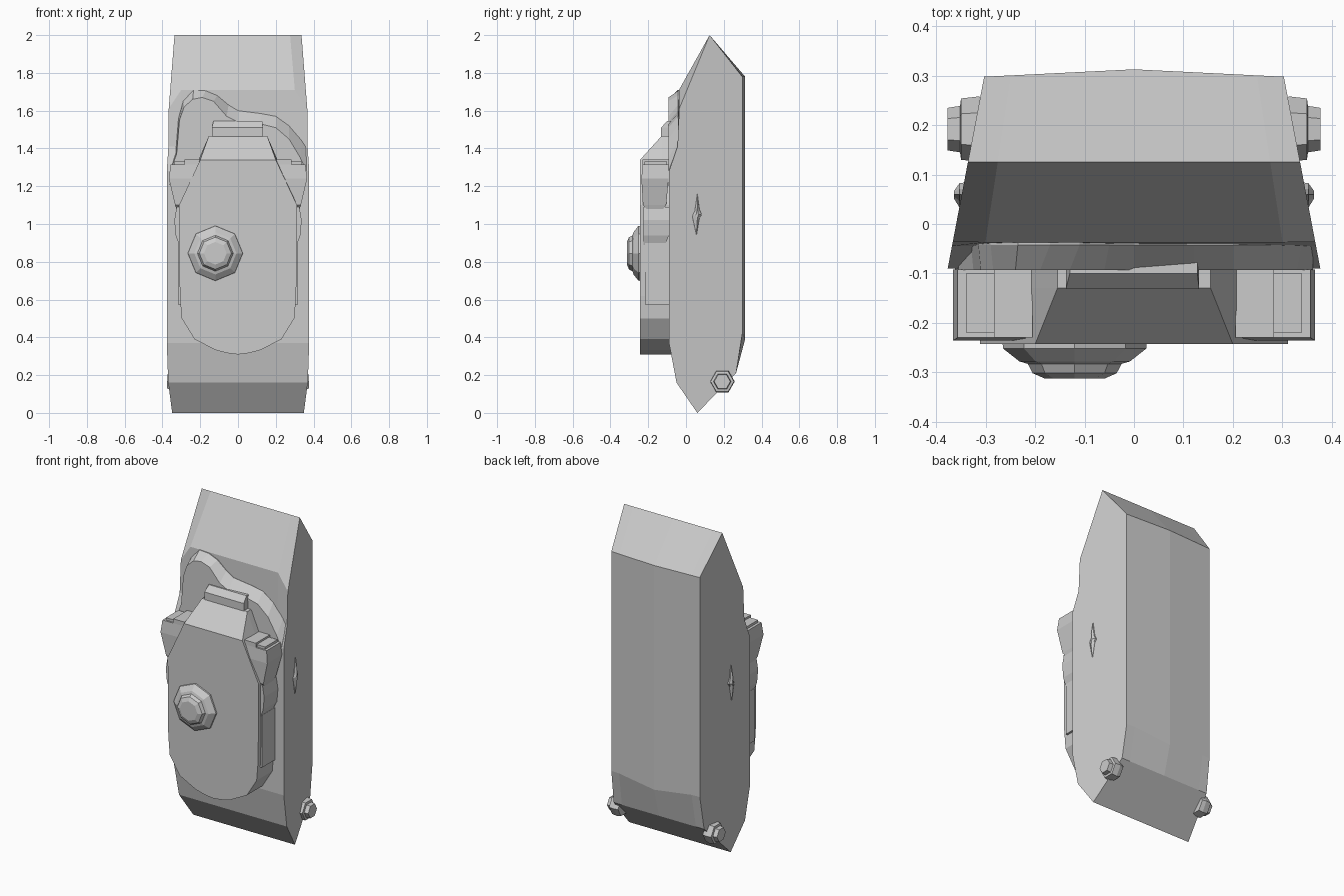
import bpy, bmesh, math

def loft(name, rings):
    """Skin closed loops of equal length and cap both ends (flat faces)."""
    bm = bmesh.new()
    vs = [[bm.verts.new(p) for p in r] for r in rings]
    n = len(rings[0])
    for a, b in zip(vs, vs[1:]):
        for i in range(n):
            j = (i + 1) % n
            bm.faces.new((a[i], a[j], b[j], b[i]))
    bm.faces.new(vs[0])
    bm.faces.new(vs[-1])
    bmesh.ops.recalc_face_normals(bm, faces=bm.faces)
    me = bpy.data.meshes.new(name)
    bm.to_mesh(me)
    bm.free()
    ob = bpy.data.objects.new(name, me)
    bpy.context.collection.objects.link(ob)
    return ob

def rect(x0, x1, y0, y1, z):
    return [(x0, y0, z), (x1, y0, z), (x1, y1, z), (x0, y1, z)]

def box(name, x0, x1, y0, y1, z0, z1):
    return loft(name, [rect(x0, x1, y0, y1, z) for z in (z0, z1)])

def ngon(n, r, start=0.0):
    return [(r * math.cos(start + 2 * math.pi * i / n),
             r * math.sin(start + 2 * math.pi * i / n)) for i in range(n)]

def half_width(y):
    return 0.377 - 0.19 * (y + 0.09)

# Main body: side profile (y, z) swept across x, narrower toward the back
profile = [(0.125, 2.0), (0.298, 1.78), (0.298, 0.42), (0.265, 0.21), (0.06, 0.0),
           (-0.05, 0.16), (-0.09, 0.37), (-0.09, 1.28), (-0.045, 1.41), (-0.036, 1.61)]
rings = []
for t in (-1, -0.82, 0, 0.82, 1):
    ring = []
    for i, (y, z) in enumerate(profile):
        w = half_width(y)
        if i in (1, 2):
            y += 0.015 * (1 - abs(t))
        if i == 2 and t == 0:
            z -= 0.03
        if i == 9 and abs(t) < 1:
            y, z = -0.037, 1.71
        ring.append((t * w, y, z))
    rings.append(ring)
loft("body_shell", rings)

# Raised front panel with the S-shaped upper edge
inner = [(-0.362, 1.2), (-0.355, 1.29), (-0.325, 1.37), (-0.31, 1.55), (-0.285, 1.62), (-0.24, 1.66),
         (-0.19, 1.67), (-0.13, 1.65), (-0.06, 1.57), (0, 1.54), (0.12, 1.53),
         (0.2, 1.51), (0.27, 1.45), (0.33, 1.35), (0.362, 1.28), (0.362, 1.2)]
outer = [(-0.362, 1.2), (-0.358, 1.3), (-0.33, 1.38), (-0.315, 1.56), (-0.29, 1.65), (-0.235, 1.71),
         (-0.17, 1.705), (-0.11, 1.68), (-0.05, 1.63), (0, 1.6), (0.12, 1.585),
         (0.2, 1.57), (0.27, 1.52), (0.34, 1.44), (0.362, 1.41), (0.362, 1.2)]
loft("front_panel", [[(x, -0.093, z) for x, z in inner],
                     [(x, -0.042, z) for x, z in outer],
                     [(x, -0.02, z) for x, z in outer]])

# Pod on the front: half outline mirrored, top slopes back
def mirrored(half):
    return half + [(-x, z) for x, z in reversed(half)]

low = [(0.06, 0.317), (0.12, 0.333), (0.23, 0.39), (0.298, 0.5), (0.308, 0.62), (0.312, 1.1)]
low[0:0] = [(0.005, 0.31)]
front = mirrored(low + [(0.2, 1.34)][:1])
back = mirrored(low + [(0.155, 1.465)])
loft("front_pod", [[(x, -0.243, z) for x, z in front],
                   [(x, -0.13, z) for x, z in back],
                   [(x, -0.07, z) for x, z in back]])

# Buckle at the top of the pod
loft("top_buckle", [rect(-0.138, 0.132, -0.132, -0.03, 1.46),
                    rect(-0.138, 0.132, -0.132, -0.03, 1.51),
                    rect(-0.13, 0.128, -0.1, -0.03, 1.545)])

# Octagonal stepped knob
steps = [(-0.23, 0.147), (-0.252, 0.145), (-0.278, 0.112), (-0.283, 0.095),
         (-0.302, 0.085), (-0.313, 0.06)]
loft("knob", [[(-0.12 + u, y, 0.845 + v) for u, v in ngon(8, r, math.pi / 2)]
              for y, r in steps])

for side, s in (("right", 1), ("left", -1)):
    # Side clip, tapering downward
    levels = [(1.075, 0.325, -0.205, -0.125), (1.1, 0.333, -0.228, -0.105),
              (1.24, 0.366, -0.236, -0.092), (1.315, 0.357, -0.23, -0.092)]
    loft(side + "_clip", [rect(s * 0.22, s * x, y0, y1, z) for z, x, y0, y1 in levels])
    # Inset face on the clip and stepped caps on top
    box(side + "_clip_cap", s * 0.205, s * 0.283, -0.23, -0.092, 1.28, 1.342)
    box(side + "_clip_step", s * 0.27, s * 0.34, -0.22, -0.1, 1.3, 1.33)
    # Strap guide and long panel under the clip
    loft(side + "_strap_guide", [rect(s * 0.29, s * x, -0.225, y1, z) for z, x, y1 in
                                 ((0.89, 0.312, -0.11), (0.94, 0.33, -0.09),
                                  (1.02, 0.337, -0.09), (1.09, 0.325, -0.09))])
    box(side + "_pod_panel", s * 0.29, s * 0.317, -0.218, -0.085, 0.575, 0.9)
    # Small pointed emblem-like stud on the body side
    loft(side + "_stud", [[(s * x, 0.06 + k * dy, 1.05 + k * dz) for dy, dz in
                           ((-0.005, -0.12), (0.012, -0.02), (0.025, 0), (0.012, 0.03),
                            (0, 0.12), (-0.015, 0.02), (-0.03, -0.01))]
                          for x, k in ((0.335, 1), (0.353, 0.9), (0.364, 0.3))])
    # Hexagonal bolt near the base
    loft(side + "_bolt", [[(s * x, 0.192 + u, 0.166 + v) for u, v in ngon(6, r)]
                          for x, r in ((0.29, 0.06), (0.315, 0.066), (0.35, 0.062),
                                       (0.352, 0.047), (0.377, 0.043))])
